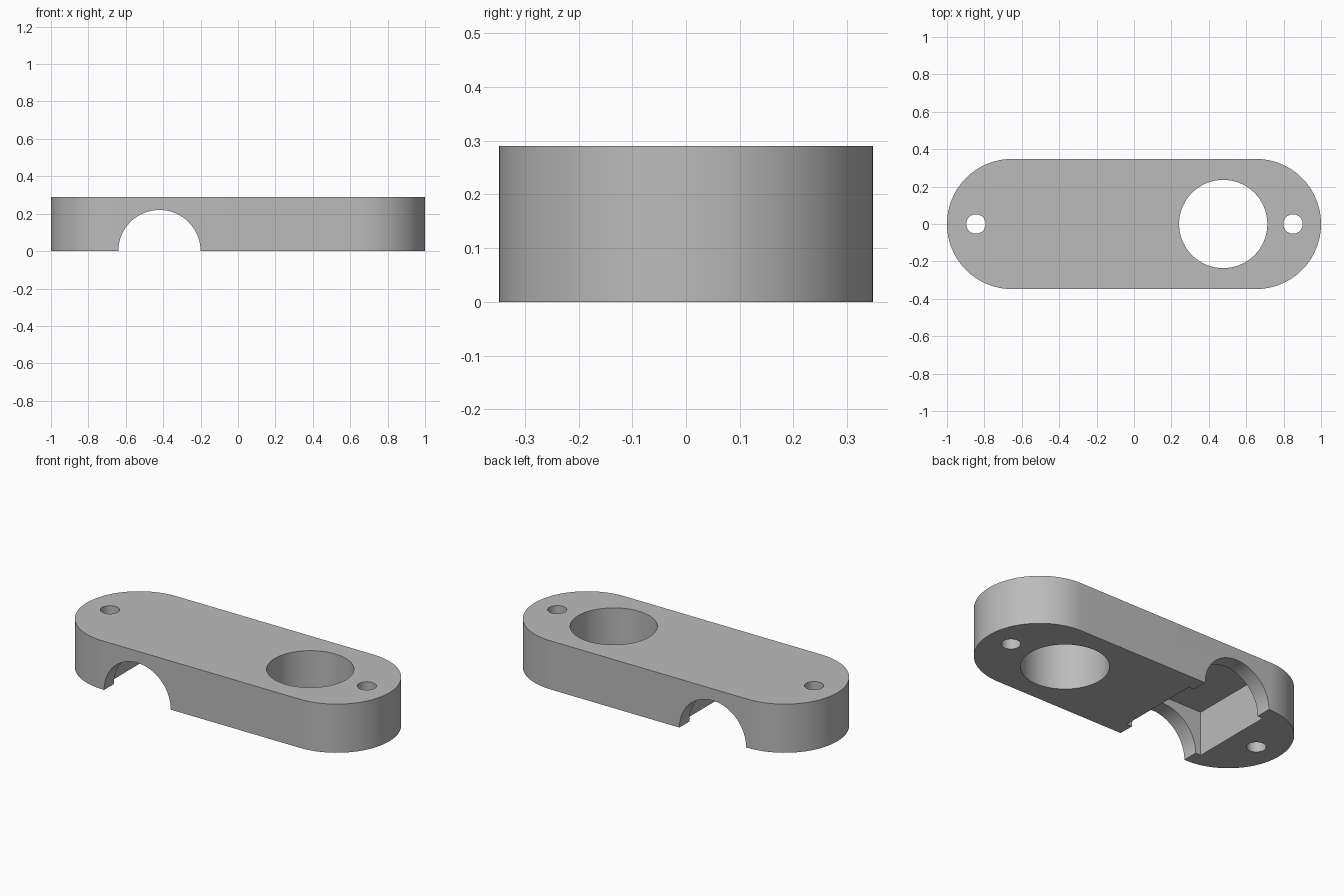
import bpy, bmesh, math

cube = bpy.data.objects.get("Cube")
if cube:
    bpy.data.objects.remove(cube, do_unlink=True)

HEIGHT, RADIUS = 0.29, 0.348
ARCH_X, ARCH_R = -0.42, 0.22

# Single grey material
grey = bpy.data.materials.new("plain grey")
grey.use_nodes = True
colour = (0.5, 0.5, 0.5, 1)
grey.diffuse_color = colour
grey.node_tree.nodes["Principled BSDF"].inputs["Base Color"].default_value = colour


def make_plate():
    """Rounded-end plate extruded upward from the ground."""
    bm = bmesh.new()
    n, half = 48, 1 - RADIUS
    outline = []
    for side, start in ((1, -math.pi / 2), (-1, math.pi / 2)):
        for i in range(n + 1):
            a = start + math.pi * i / n
            outline.append(bm.verts.new((side * half + RADIUS * math.cos(a),
                                         RADIUS * math.sin(a), 0)))
    base = bm.faces.new(outline)
    top = bmesh.ops.extrude_face_region(bm, geom=[base])["geom"]
    bmesh.ops.translate(bm, vec=(0, 0, HEIGHT),
                        verts=[v for v in top if isinstance(v, bmesh.types.BMVert)])
    bmesh.ops.recalc_face_normals(bm, faces=bm.faces)
    mesh = bpy.data.meshes.new("mounting_plate")
    bm.to_mesh(mesh)
    bm.free()
    obj = bpy.data.objects.new("mounting_plate", mesh)
    bpy.context.collection.objects.link(obj)
    mesh.materials.append(grey)
    return obj


def cut(obj, name):
    """Subtract the active primitive from obj, then discard it."""
    cutter = bpy.context.object
    cutter.name = name
    cutter.hide_render = True
    cutter.data.materials.append(grey)
    mod = obj.modifiers.new(name, "BOOLEAN")
    mod.operation, mod.solver, mod.object = "DIFFERENCE", "EXACT", cutter
    bpy.context.view_layer.objects.active = obj
    bpy.ops.object.modifier_apply(modifier=name)
    bpy.data.objects.remove(cutter, do_unlink=True)


plate = make_plate()

# Large through hole and two screw holes
for name, x, r in (("large_hole", 0.477, 0.236),
                   ("left_screw_hole", 0.85, 0.052),
                   ("right_screw_hole", -0.845, 0.052)):
    bpy.ops.mesh.primitive_cylinder_add(vertices=64, radius=r, depth=1, location=(x, 0, 0))
    cut(plate, name)

# Half-round channel across the underside
bpy.ops.mesh.primitive_cylinder_add(vertices=96, radius=ARCH_R, depth=2,
                                    location=(ARCH_X, 0, 0),
                                    rotation=(math.pi / 2, 0, 0))
cut(plate, "arched_channel")

# Square pocket in the underside, taller than the channel
bpy.ops.mesh.primitive_cube_add(size=1, location=(ARCH_X, 0, 0))
bpy.context.object.scale = (0.51, 0.51, 0.524)
bpy.context.view_layer.update()
cut(plate, "square_pocket")

# Smooth curved walls, sharp rims
bpy.ops.object.select_all(action="DESELECT")
plate.select_set(True)
bpy.context.view_layer.objects.active = plate
bpy.ops.object.shade_smooth_by_angle(angle=math.radians(30))
